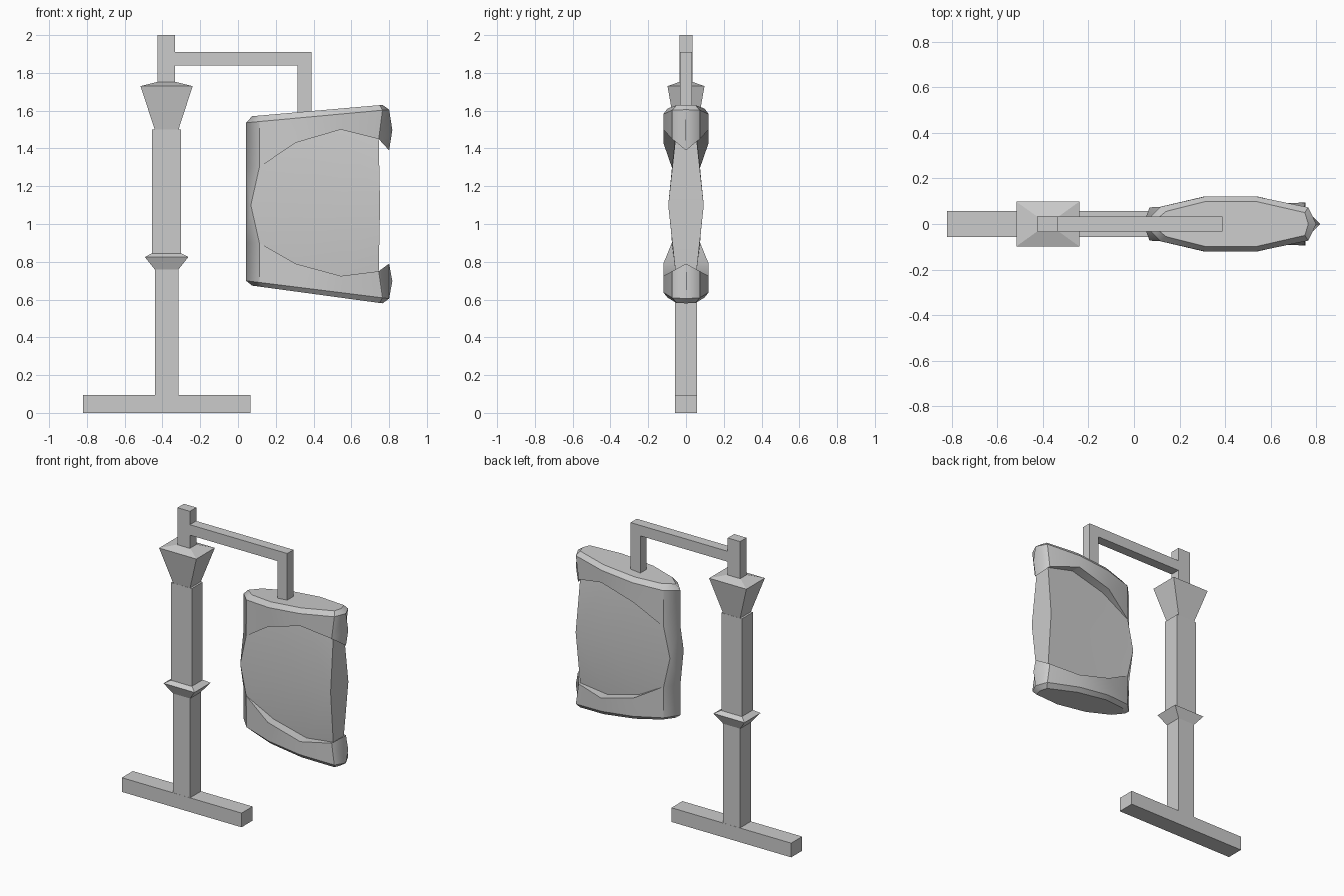
import bpy, bmesh, math

if "Cube" in bpy.data.objects:
    bpy.data.objects.remove(bpy.data.objects["Cube"])

PX = -0.378  # post axis


def finish(name, bm):
    bmesh.ops.recalc_face_normals(bm, faces=bm.faces)
    me = bpy.data.meshes.new(name)
    bm.to_mesh(me)
    bm.free()
    ob = bpy.data.objects.new(name, me)
    bpy.context.collection.objects.link(ob)
    return ob


def stack(name, cx, levels):
    """Square-section column through (half_x, half_y, z) levels."""
    bm = bmesh.new()
    rings = [[bm.verts.new((cx + sx * hx, sy * hy, z))
              for sx, sy in ((-1, -1), (1, -1), (1, 1), (-1, 1))]
             for hx, hy, z in levels]
    for a, b in zip(rings, rings[1:]):
        for i in range(4):
            j = (i + 1) % 4
            bm.faces.new((a[i], a[j], b[j], b[i]))
    bm.faces.new(rings[0])
    bm.faces.new(rings[-1])
    return finish(name, bm)


def box(name, x0, x1, hy, z0, z1):
    h = (x1 - x0) / 2
    return stack(name, (x0 + x1) / 2, [(h, hy, z0), (h, hy, z1)])


# Stand
box("base_foot", -0.82, 0.067, 0.058, 0, 0.095)
box("lower_post", -0.44, -0.315, 0.057, 0.09, 0.77)
stack("post_collar", PX, [(0.063, 0.057, 0.76), (0.115, 0.085, 0.825), (0.078, 0.058, 0.845)])
box("upper_post", -0.455, -0.302, 0.058, 0.84, 1.5)
stack("post_capital", PX, [(0.063, 0.057, 1.5), (0.138, 0.098, 1.73), (0.05, 0.035, 1.752)])
box("top_post", -0.425, -0.333, 0.034, 1.74, 2.0)

# Bracket arm with its drop
box("bracket_arm", -0.34, 0.388, 0.033, 1.84, 1.91)
box("hanger", 0.315, 0.388, 0.033, 1.57, 1.85)

# Hanging sign: front half as rows from top to bottom, mirrored in y
inset_x = [0.075, 0.14, 0.31, 0.54, 0.75, 0.765]
inset_y = [0, 0.055, 0.098, 0.098, 0.05, 0]
rim_x = [0.042, 0.115, 0.31, 0.54, 0.765, 0.80]
rim_y = [0, 0.075, 0.12, 0.12, 0.073, 0]
edge_x = [0.042, 0.113, 0.305, 0.545, 0.745, 0.80]
edge_y = [0, 0.075, 0.12, 0.12, 0.073, 0]
top_z = [1.30, 1.30, 1.43, 1.50, 1.45, 1.39]
low_z = [0.90, 0.90, 0.79, 0.725, 0.75, 0.79]
body_y = [0.060, 0.054, 0.056]
mid_x = [0.042, 0.068, 0.305, 0.545, 0.752]
mid_y = [0, 0.073, 0.082, 0.089, 0.094]


def row(bm, xs, ys, zs):
    return [bm.verts.new((x, -y, z)) for x, y, z in zip(xs, ys, zs)]


def strip(bm, a, b):
    for i in range(min(len(a), len(b)) - 1):
        quad = list(dict.fromkeys((a[i], b[i], b[i + 1], a[i + 1])))
        if len(quad) > 2:
            bm.faces.new(quad)


bm = bmesh.new()
mid = row(bm, mid_x, mid_y, [1.10] * 5)
c_mid = bm.verts.new((0.752, 0, 1.10))
for edge_z, rim0, rim_s, in0, in_s in ((top_z, 1.532, 0.092, 1.564, 0.087),
                                       (low_z, 0.705, -0.125, 0.684, -0.136)):
    inset = row(bm, inset_x, inset_y, [in0 + x * in_s for x in inset_x])
    rim = row(bm, rim_x, rim_y, [rim0 + x * rim_s for x in rim_x])
    edge = row(bm, edge_x, edge_y, edge_z)
    # thinner body stepped in behind the frame edge
    body = edge[:2] + row(bm, edge_x[2:5], body_y, edge_z[2:5])
    for a, b in ((inset, rim), (rim, edge), (edge, body), (body, mid)):
        strip(bm, a, b)
    bm.faces.new(inset)
    # bulging right corner tip
    _, v = bmesh.utils.edge_split(bm.edges.get((rim[5], edge[5])), rim[5], 0.5)
    v.co.x = 0.817
    # recessed right end face
    c = bm.verts.new((0.745, 0, edge_z[4]))
    bm.faces.new((body[4], mid[4], c_mid, c))
    bm.faces.new((edge[4], body[4], c, edge[5]))
sign = finish("hanging_sign", bm)
mod = sign.modifiers.new("mirror", 'MIRROR')
mod.use_axis = (False, True, False)
mod.use_clip = True
bpy.context.view_layer.objects.active = sign
sign.select_set(True)
bpy.ops.object.shade_smooth_by_angle(angle=math.radians(30))
